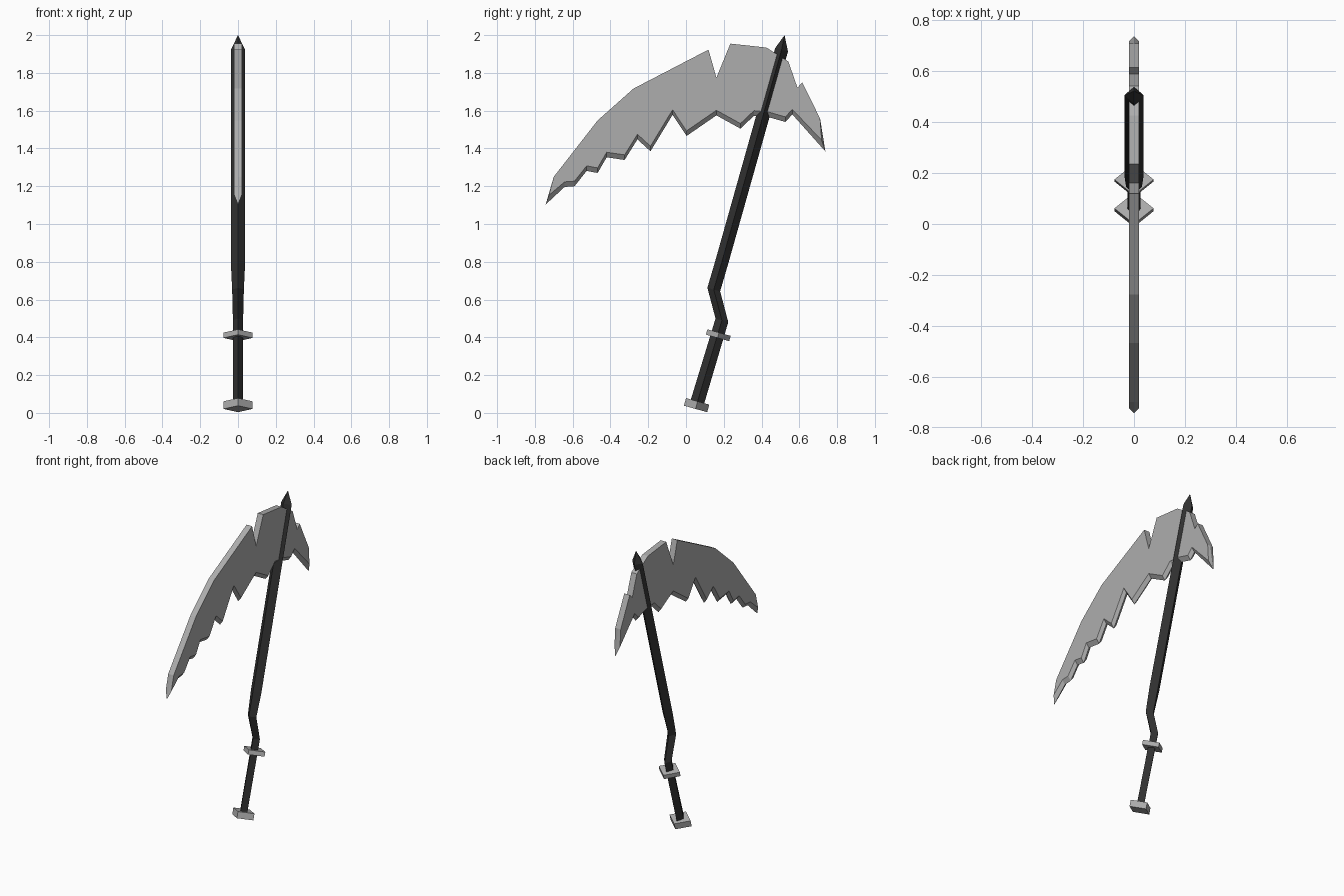
import bpy, bmesh
from mathutils import Vector

if "Cube" in bpy.data.objects:
    bpy.data.objects.remove(bpy.data.objects["Cube"])


def material(name, v):
    m = bpy.data.materials.new(name)
    m.diffuse_color = (v, v, v, 1)
    m.use_nodes = True
    m.node_tree.nodes["Principled BSDF"].inputs["Base Color"].default_value = m.diffuse_color
    return m


STEEL = material("grey steel", 0.42)
BLACK = material("black shaft", 0.03)


def finish(bm, name, mat):
    bmesh.ops.remove_doubles(bm, verts=bm.verts, dist=1e-5)
    bmesh.ops.recalc_face_normals(bm, faces=bm.faces)
    me = bpy.data.meshes.new(name)
    bm.to_mesh(me)
    bm.free()
    me.materials.append(mat)
    ob = bpy.data.objects.new(name, me)
    bpy.context.collection.objects.link(ob)


def bridge(bm, a, b):
    n = len(a)
    for i in range(n):
        bm.faces.new((a[i], a[(i + 1) % n], b[(i + 1) % n], b[i]))


def diamond_sweep(name, mat, rings, slope, apex=None):
    """Sweep a diamond section; rings are (y, z, half x, half y)."""
    bm = bmesh.new()
    loops = []
    for y, z, hx, hy in rings:
        side = Vector((0, 1, -slope)).normalized() * hy
        c, x = Vector((0, y, z)), Vector((hx, 0, 0))
        loops.append([bm.verts.new(p) for p in (c + x, c + side, c - x, c - side)])
    for a, b in zip(loops, loops[1:]):
        bridge(bm, a, b)
    bm.faces.new(loops[0])
    if apex:
        tip = bm.verts.new(apex)
        for i in range(4):
            bm.faces.new((loops[-1][i], loops[-1][(i + 1) % 4], tip))
    else:
        bm.faces.new(loops[-1])
    finish(bm, name, mat)


# Shaft: straight grip, kinked neck, long pole with pointed end
diamond_sweep("shaft", BLACK, [
    (0.055, 0.04, 0.026, 0.037), (0.19, 0.49, 0.027, 0.035),
    (0.147, 0.653, 0.031, 0.035), (0.19, 0.80, 0.038, 0.035),
    (0.506, 1.922, 0.038, 0.035)], 0.28, (0, 0.522, 2.0))

# Diamond plates at both ends of the grip
for name, y, z, t in (("pommel_plate", 0.056, 0.041, 0.02),
                      ("guard_plate", 0.171, 0.411, 0.014)):
    diamond_sweep(name, STEEL, [(y - 0.28 * t, z - t, 0.077, 0.064),
                                (y + 0.28 * t, z + t, 0.077, 0.064)], 0.28)

# Blade: flat back edge, jagged cutting edge bevelled to a central ridge
back = [(-0.70, 1.25), (-0.468, 1.548), (-0.278, 1.717), (0.119, 1.923),
        (0.161, 1.775), (0.235, 1.955), (0.426, 1.934), (0.542, 1.86),
        (0.59, 1.722), (0.616, 1.749), (0.71, 1.558)]
edge = [(0.563, 1.58), (0.526, 1.54), (0.44, 1.565), (0.36, 1.573),
        (0.288, 1.505), (0.161, 1.575), (0.003, 1.466), (-0.071, 1.578),
        (-0.188, 1.385), (-0.257, 1.448), (-0.325, 1.339), (-0.42, 1.353),
        (-0.468, 1.27), (-0.526, 1.281), (-0.59, 1.2), (-0.643, 1.196)]
left_tip, right_tip = (-0.743, 1.103), (0.738, 1.384)
outline = ([(*left_tip, 0.018, 0.05)] + [(y, z, 0, 0) for y, z in back]
           + [(*right_tip, -0.02, 0.06)]
           + [(y, z, 0, 0.027) for y, z in edge])

bm = bmesh.new()
ridge = [bm.verts.new((0, y, z)) for y, z, _, _ in outline]
for x in (-0.02, 0.02):
    side = [bm.verts.new((x, y + dy, z + dz)) for y, z, dy, dz in outline]
    bm.faces.new(side)
    bridge(bm, ridge, side)
finish(bm, "blade", STEEL)
